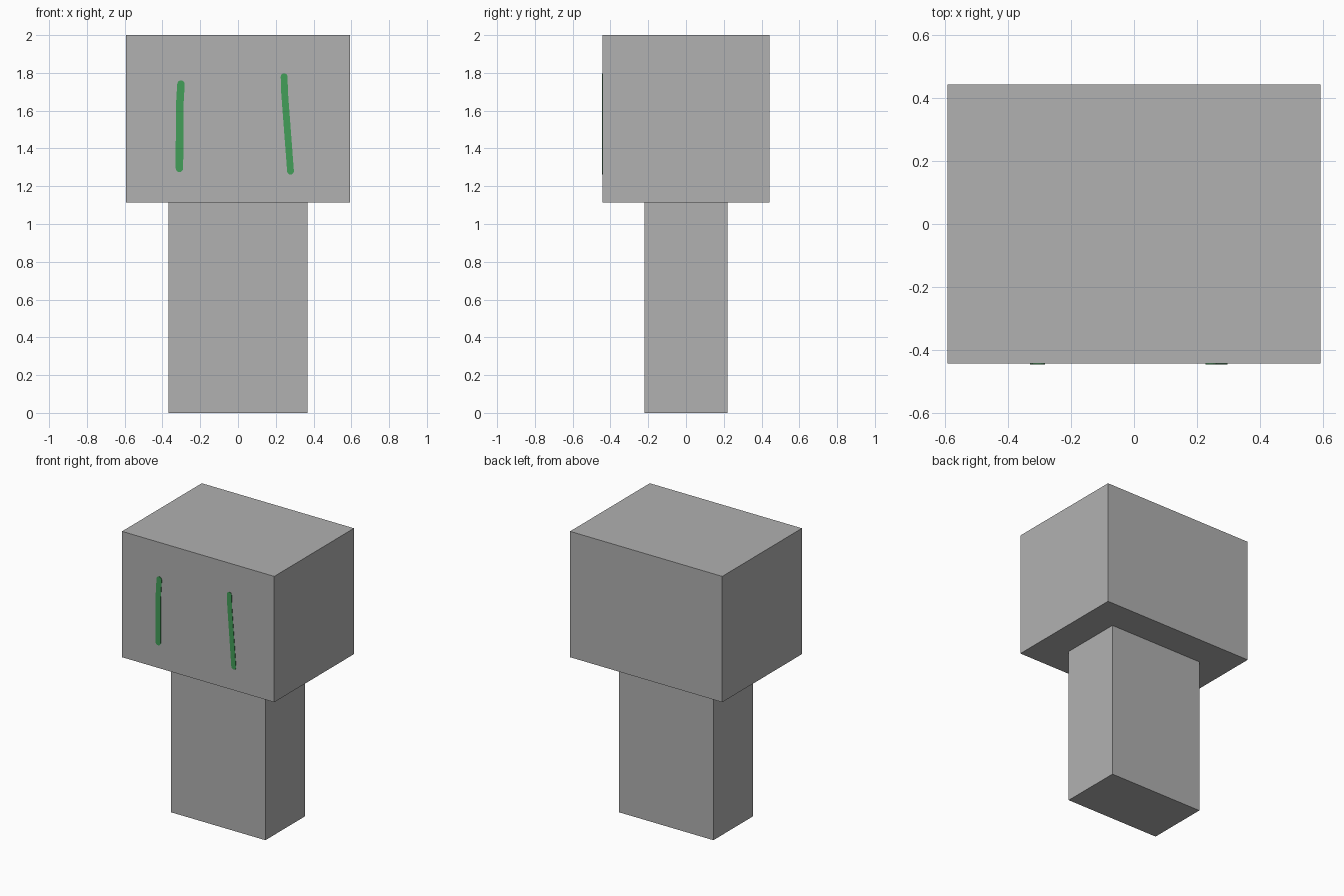
import bpy, bmesh, math
from mathutils import Vector

if "Cube" in bpy.data.objects:
    bpy.data.objects.remove(bpy.data.objects["Cube"])


def material(name, rgb):
    m = bpy.data.materials.new(name)
    m.diffuse_color = (*rgb, 1)
    m.use_nodes = True
    m.node_tree.nodes["Principled BSDF"].inputs["Base Color"].default_value = m.diffuse_color
    return m


grey = material("plain grey", (0.44, 0.44, 0.44))
green = material("marker green", (0.054, 0.342, 0.098))


def finish(name, bm, mat):
    bmesh.ops.recalc_face_normals(bm, faces=bm.faces)
    me = bpy.data.meshes.new(name)
    bm.to_mesh(me)
    bm.free()
    me.materials.append(mat)
    bpy.context.collection.objects.link(bpy.data.objects.new(name, me))


def box(name, half_x, half_y, z0, z1):
    bm = bmesh.new()
    bmesh.ops.create_cube(bm, size=2)
    for v in bm.verts:
        v.co = (v.co.x * half_x, v.co.y * half_y, z1 if v.co.z > 0 else z0)
    finish(name, bm, grey)


def stroke(name, path, r, y):
    """Thin round-ended brush stroke following a downward path of (x, z)."""
    pts = [Vector(p) for p in path]
    outline = []
    n = 8
    for i in range(n + 1):  # top cap, left to right
        a = math.pi - math.pi * i / n
        outline.append(pts[0] + Vector((math.cos(a), math.sin(a))) * r)
    outline += [p + Vector((r, 0)) for p in pts[1:-1]]
    for i in range(n + 1):  # bottom cap, right to left
        a = -math.pi * i / n
        outline.append(pts[-1] + Vector((math.cos(a), math.sin(a))) * r)
    outline += [p - Vector((r, 0)) for p in reversed(pts[1:-1])]
    bm = bmesh.new()
    face = bm.faces.new([bm.verts.new((p.x, y, p.y)) for p in outline])
    ext = bmesh.ops.extrude_face_region(bm, geom=[face])
    for v in ext["geom"]:
        if isinstance(v, bmesh.types.BMVert):
            v.co.y -= 0.003
    finish(name, bm, green)


# Body and head blocks
box("body", 0.368, 0.221, 0.0, 1.115)
box("head", 0.592, 0.443, 1.115, 2.0)

# Two painted eyes on the front of the head
stroke("left_eye", [(-0.302, 1.74), (-0.309, 1.62), (-0.310, 1.295)], 0.020, -0.443)
stroke("right_eye", [(0.244, 1.78), (0.247, 1.69), (0.278, 1.28)], 0.018, -0.443)
